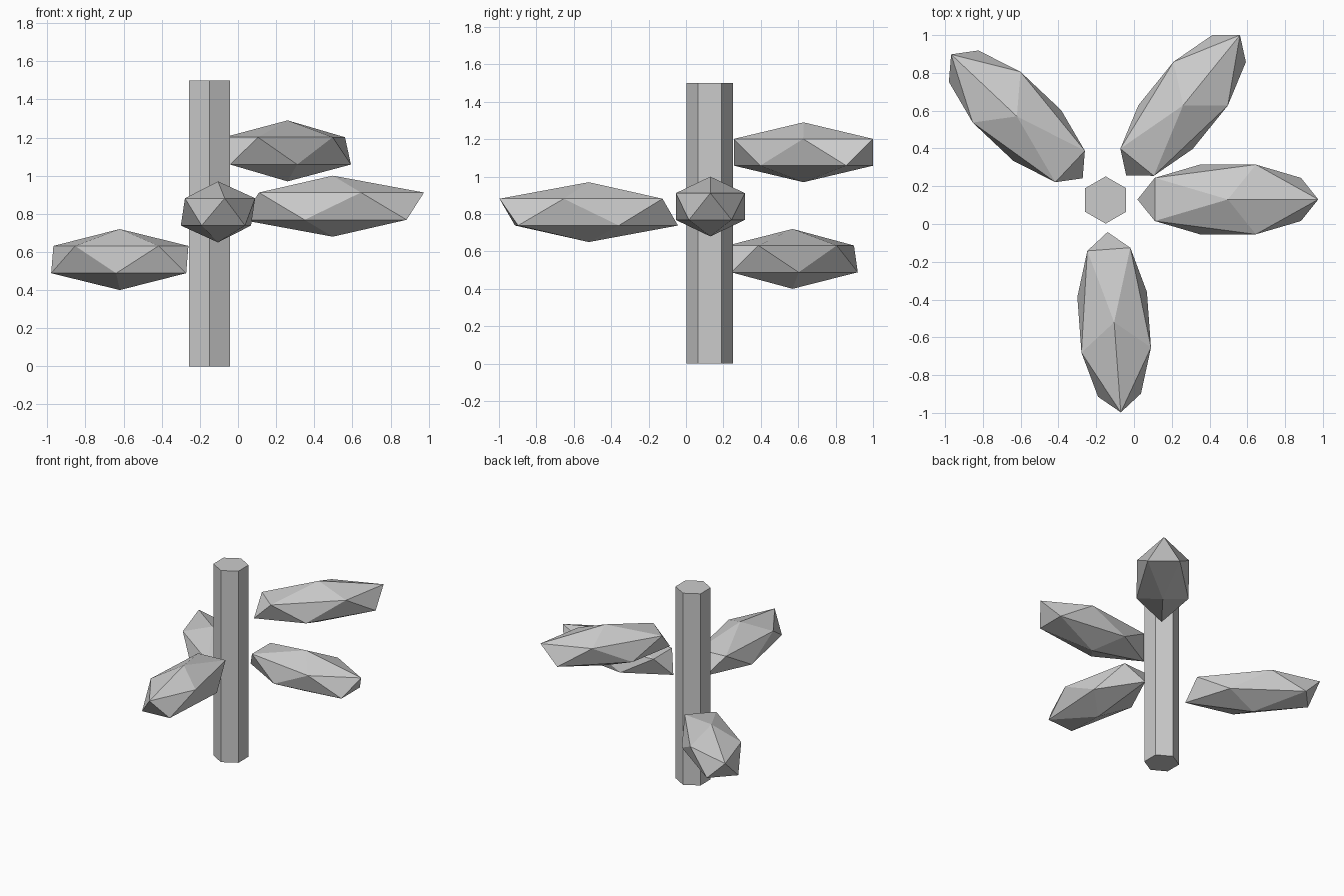
import bpy
import math

cube = bpy.data.objects.get("Cube")
if cube:
    bpy.data.objects.remove(cube, do_unlink=True)

# Single flat colour
grey = bpy.data.materials.new("light_grey")
grey.use_nodes = True
colour = (0.6, 0.6, 0.6, 1)
grey.diffuse_color = colour
bsdf = next(n for n in grey.node_tree.nodes if n.type == "BSDF_PRINCIPLED")
bsdf.inputs["Base Color"].default_value = colour


def finish(name):
    obj = bpy.context.object
    obj.name = name
    obj.data.materials.append(grey)
    return obj


# Hexagonal stem
bpy.ops.mesh.primitive_cylinder_add(
    vertices=6, radius=0.125, depth=1.5, location=(-0.15, 0.127, 0.75))
finish("stem")


# Stretched low-poly leaves: the long axis points outwards from the stem
def leaf(name, centre, heading):
    bpy.ops.mesh.primitive_ico_sphere_add(
        subdivisions=1, radius=1, location=centre,
        rotation=(0, 0, math.radians(heading)))
    finish(name).scale = (0.535, 0.217, 0.16)


leaf("left_leaf", (0.497, 0.13, 0.84), 0)
leaf("front_leaf", (-0.105, -0.52, 0.81), -85.8)
leaf("back_left_leaf", (0.26, 0.628, 1.13), 51)
leaf("back_right_leaf", (-0.62, 0.57, 0.56), 136.7)
